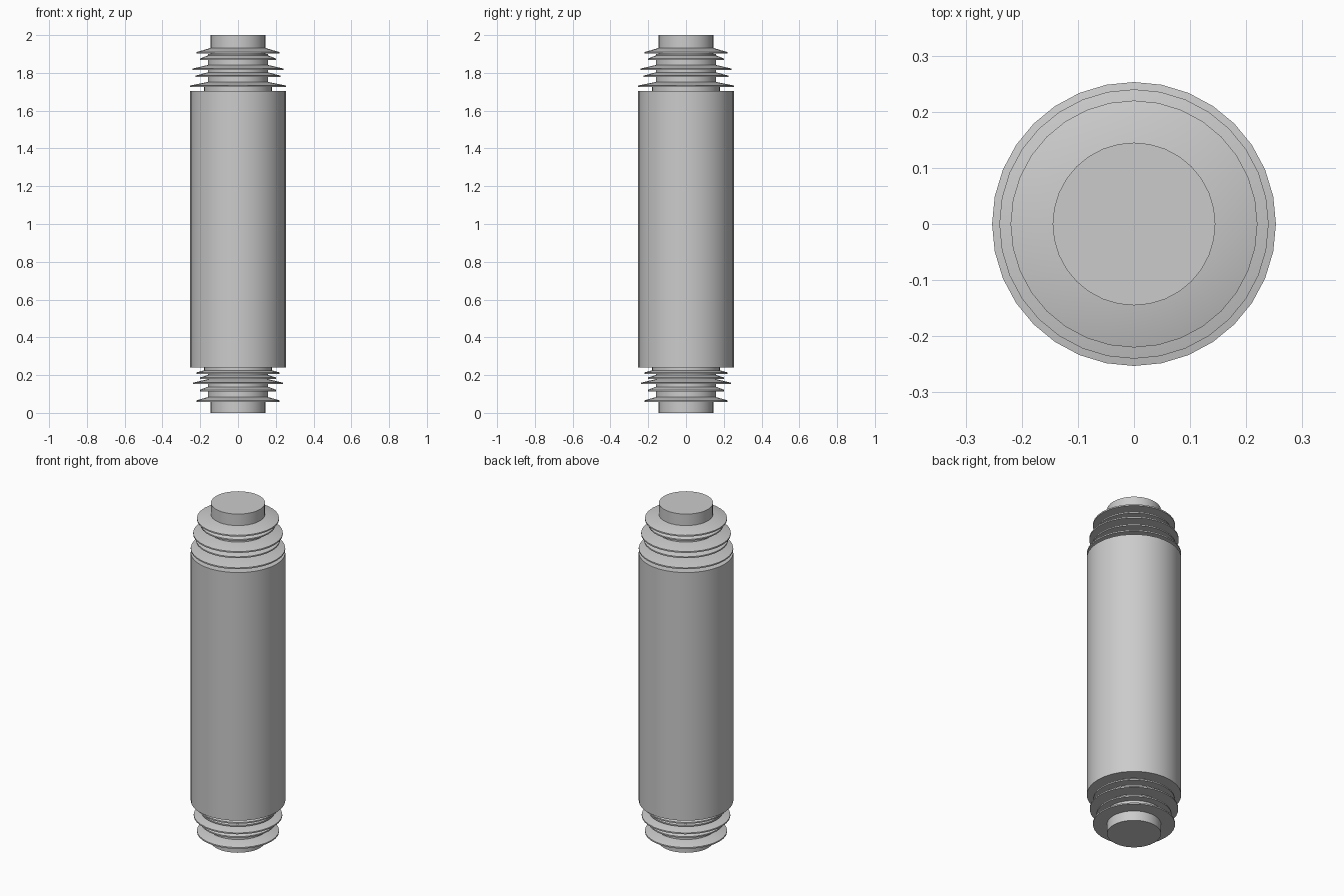
import bpy
import bmesh
import math

cube = bpy.data.objects.get("Cube")
if cube:
    bpy.data.objects.remove(cube, do_unlink=True)

grey = bpy.data.materials.new("plain grey")
grey.use_nodes = True
colour = (0.6, 0.6, 0.6, 1)
grey.diffuse_color = colour
grey.node_tree.nodes["Principled BSDF"].inputs["Base Color"].default_value = colour


def lathe(name, profile, sides=32):
    """Spin a bottom-to-top (radius, height) profile and cap both ends."""
    bm = bmesh.new()
    rings = []
    for r, z in profile:
        angles = [2 * math.pi * i / sides for i in range(sides)]
        rings.append([bm.verts.new((r * math.cos(a), r * math.sin(a), z)) for a in angles])
    for low, high in zip(rings, rings[1:]):
        for i in range(sides):
            j = (i + 1) % sides
            bm.faces.new((low[i], low[j], high[j], high[i]))
    bm.faces.new(rings[0][::-1])
    bm.faces.new(rings[-1])
    mesh = bpy.data.meshes.new(name)
    bm.to_mesh(mesh)
    bm.free()
    mesh.materials.append(grey)
    obj = bpy.data.objects.new(name, mesh)
    bpy.context.collection.objects.link(obj)
    bpy.ops.object.select_all(action="DESELECT")
    obj.select_set(True)
    bpy.context.view_layer.objects.active = obj
    bpy.ops.object.shade_smooth_by_angle(angle=math.radians(30))
    return obj


def fin(name, radius, z, inner=0.145, rise=0.03):
    """Flat-bottomed disc with a thin rim and a sloping top."""
    lathe(name, [(inner, z), (radius, z), (radius, z + 0.008), (inner, z + rise)])


# Main barrel and end posts
lathe("barrel", [(0.253, 0.24), (0.253, 1.705)])
lathe("lower_post", [(0.145, 0), (0.145, 0.3)])
lathe("upper_post", [(0.145, 1.65), (0.145, 2)])

# Necks between the barrel and the fins
lathe("lower_neck", [(0.18, 0.215), (0.18, 0.25)])
lathe("upper_neck", [(0.18, 1.69), (0.18, 1.74)])

# Stacked fins, large and small alternating
lower = [(0.22, 0.058), (0.202, 0.114), (0.237, 0.152), (0.22, 0.206)]
upper = [(0.253, 1.725), (0.24, 1.815), (0.22, 1.902)]
for i, (r, z) in enumerate(lower):
    fin(f"lower_fin_{i + 1}", r, z)
for i, (r, z) in enumerate(upper):
    fin(f"upper_fin_{i + 1}", r, z)

# Slim fins in the gaps
fin("lower_slim_fin", 0.2, 0.18, rise=0.025)
for i, (r, z) in enumerate([(0.225, 1.777), (0.2, 1.868)]):
    fin(f"upper_slim_fin_{i + 1}", r, z)

# Cores that the fins sit on
lathe("lower_core", [(0.16, 0.085), (0.16, 0.24)])
lathe("upper_core", [(0.16, 1.71), (0.16, 1.9)])
